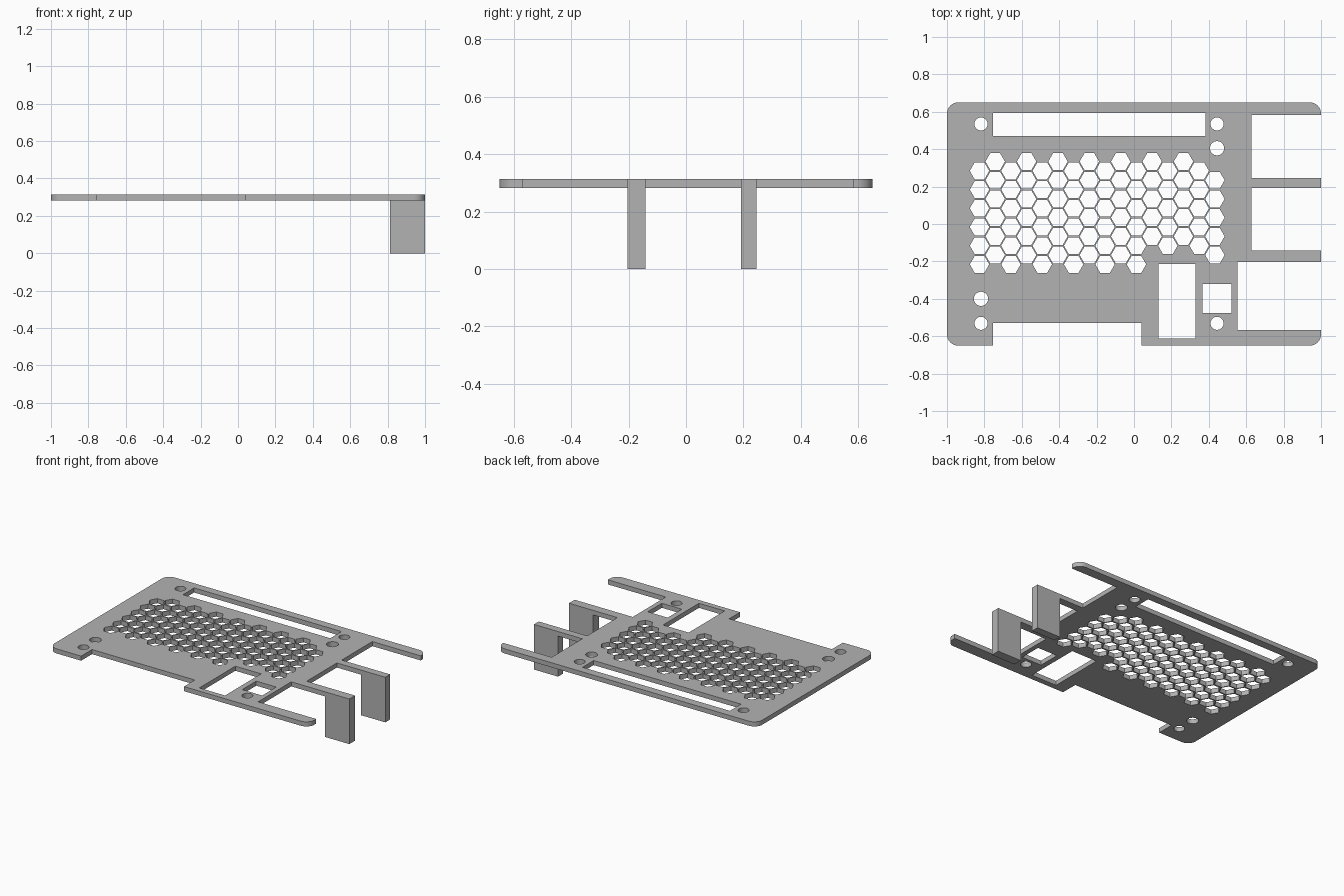
import bpy
import bmesh
from math import cos, sin, pi

cube = bpy.data.objects.get("Cube")
if cube:
    bpy.data.objects.remove(cube, do_unlink=True)

BOTTOM, TOP = 0.282, 0.314
HALF_Y = 0.65

grey = bpy.data.materials.new("plain grey")
grey.use_nodes = True
COLOUR = (0.45, 0.45, 0.45, 1)
grey.diffuse_color = COLOUR
grey.node_tree.nodes["Principled BSDF"].inputs["Base Color"].default_value = COLOUR


def arc(x, y, r, start, sweep, steps):
    """Points along an arc, end points included."""
    return [(x + r * cos(start + sweep * i / steps),
             y + r * sin(start + sweep * i / steps)) for i in range(steps + 1)]


def ring(x, y, r, sides):
    return arc(x, y, r, 0, 2 * pi, sides)[:-1]


def rect(x0, x1, y0, y1):
    return [(x0, y0), (x1, y0), (x1, y1), (x0, y1)]


def corner(sx, sy, start, r=0.06):
    return arc(sx * (1 - r), sy * (HALF_Y - r), r, start, pi / 2, 10)


def right_notch(x, y0, y1):
    """Open cut-out in the right-hand edge."""
    return [(1, y0), (x, y0), (x, y1), (1, y1)]


# Outline, counter-clockwise from the front left corner
loops = [
    corner(-1, -1, pi)
    + [(-0.753, -HALF_Y), (-0.753, -0.53), (0.039, -0.53), (0.039, -HALF_Y)]
    + corner(1, -1, -pi / 2)
    + right_notch(0.553, -0.568, -0.204)
    + right_notch(0.627, -0.141, 0.192)
    + right_notch(0.627, 0.245, 0.582)
    + corner(1, 1, 0)
    + corner(-1, 1, pi / 2)
]

# Rectangular windows
loops += [rect(-0.753, 0.382, 0.47, 0.593),
          rect(0.13, 0.328, -0.611, -0.215),
          rect(0.366, 0.52, -0.477, -0.322)]

# Screw holes and two wider holes
for x in (-0.818, 0.444):
    for y in (-0.531, 0.535):
        loops.append(ring(x, y, 0.035, 32))
loops += [ring(-0.818, -0.4, 0.038, 32), ring(0.444, 0.405, 0.038, 32)]

# Honeycomb vent, leaving room for the window and the wide hole
for col in range(16):
    for row in range(6):
        if (row == 5 and 10 < col < 15) or (row == 0 and col == 15):
            continue
        y = 0.284 + 0.05 * (col % 2) - 0.1 * row
        loops.append(ring(-0.826 + 0.0839 * col, y, 0.052, 6))

# Plate: filled curve with holes, turned into a mesh
curve = bpy.data.curves.new("plate_profile", "CURVE")
curve.dimensions = "2D"
curve.fill_mode = "BOTH"
curve.extrude = (TOP - BOTTOM) / 2
for pts in loops:
    spline = curve.splines.new("POLY")
    spline.points.add(len(pts) - 1)
    for p, (x, y) in zip(spline.points, pts):
        p.co = (x, y, 0, 1)
    spline.use_cyclic_u = True
helper = bpy.data.objects.new("plate_profile", curve)
bpy.context.collection.objects.link(helper)
bpy.context.view_layer.update()
evaluated = helper.evaluated_get(bpy.context.evaluated_depsgraph_get())
mesh = bpy.data.meshes.new_from_object(evaluated)
bpy.data.objects.remove(helper, do_unlink=True)

bm = bmesh.new()
bm.from_mesh(mesh)
bmesh.ops.remove_doubles(bm, verts=bm.verts, dist=0.0001)
bmesh.ops.translate(bm, verts=bm.verts, vec=(0, 0, (TOP + BOTTOM) / 2))
bmesh.ops.recalc_face_normals(bm, faces=bm.faces)
bm.to_mesh(mesh)
bm.free()
mesh.materials.clear()
mesh.materials.append(grey)
plate = bpy.data.objects.new("plate", mesh)
bpy.context.collection.objects.link(plate)
bpy.context.view_layer.objects.active = plate
plate.select_set(True)
bpy.ops.object.shade_smooth_by_angle()


# Legs under the two middle arms
def leg(name, y0, y1, x0=0.814, x1=1.0):
    bpy.ops.mesh.primitive_cube_add(
        size=1, location=((x0 + x1) / 2, (y0 + y1) / 2, BOTTOM / 2))
    ob = bpy.context.object
    ob.name = name
    ob.scale = (x1 - x0, y1 - y0, BOTTOM)
    ob.data.materials.append(grey)


leg("front_leg", -0.204, -0.141)
leg("back_leg", 0.192, 0.245)
